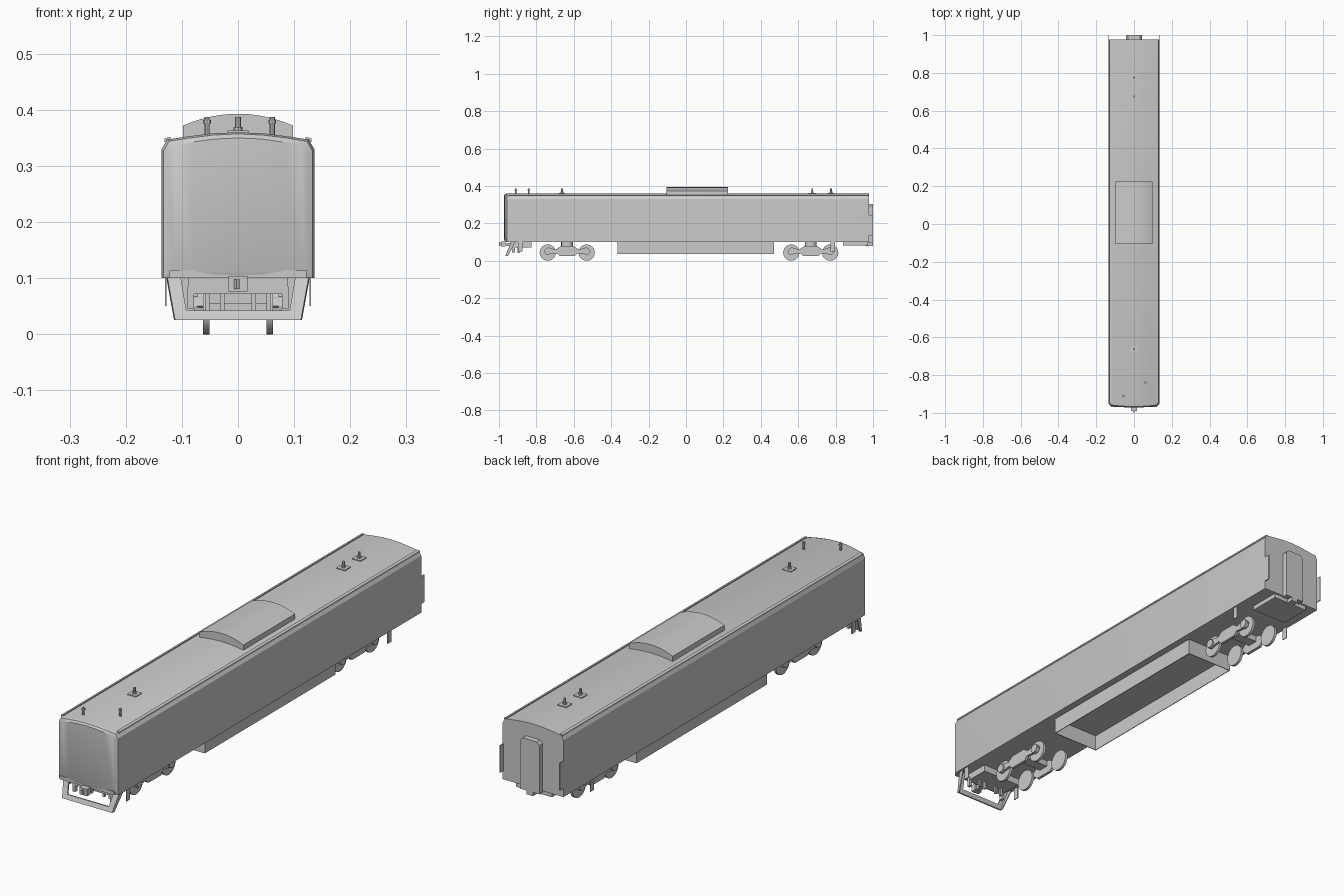
import bpy, bmesh, math

if "Cube" in bpy.data.objects:
    bpy.data.objects.remove(bpy.data.objects["Cube"])


def mesh(name, verts, faces, smooth=False):
    me = bpy.data.meshes.new(name)
    me.from_pydata(verts, [], faces)
    bm = bmesh.new()
    bm.from_mesh(me)
    bmesh.ops.recalc_face_normals(bm, faces=bm.faces)
    bm.to_mesh(me)
    bm.free()
    ob = bpy.data.objects.new(name, me)
    bpy.context.collection.objects.link(ob)
    if smooth:
        bpy.ops.object.select_all(action='DESELECT')
        bpy.context.view_layer.objects.active = ob
        ob.select_set(True)
        bpy.ops.object.shade_smooth_by_angle(angle=math.radians(25))
    return ob


def prism(name, pts, a, b, axis, smooth=False):
    """Extrude a 2D outline from a to b along the given axis."""
    put = {'x': lambda p, t: (t, p[0], p[1]),
           'y': lambda p, t: (p[0], t, p[1]),
           'z': lambda p, t: (p[0], p[1], t)}[axis]
    n = len(pts)
    verts = [put(p, t) for t in (a, b) for p in pts]
    faces = [tuple(range(n)), tuple(range(n, 2 * n))]
    faces += [(i, (i + 1) % n, n + (i + 1) % n, n + i) for i in range(n)]
    return mesh(name, verts, faces, smooth)


def box(name, x0, x1, y0, y1, z0, z1):
    return prism(name, [(x0, y0), (x1, y0), (x1, y1), (x0, y1)], z0, z1, 'z')


def disc(name, u, v, r, a, b, axis, n=20):
    pts = [(u + r * math.cos(2 * math.pi * i / n), v + r * math.sin(2 * math.pi * i / n)) for i in range(n)]
    return prism(name, pts, a, b, axis, True)


# Car body: roof-and-floor columns lofted along y, with a bowed and bevelled nose
half = [(0.136, 0.33), (0.126, 0.347), (0.09, 0.3525), (0.045, 0.358)]
top = [(-x, z) for x, z in half] + [(0, 0.36)] + half[::-1]
n = len(top)
rings = [(0.978, 1, 0, 0.10), (-0.945, 1, 0, 0.10), (-0.957, 0.975, 0.003, 0.10), (-0.963, 0.9, 0.01, 0.113)]
verts = []
for k, (y, s, drop, floor) in enumerate(rings):
    bow = 0 if k == 0 else 0.009
    loop = top + [(x, floor) for x, z in top[::-1]]
    for i, (x, z) in enumerate(loop):
        zz = z - drop if i < n else z
        verts.append((x * s, y - bow * (1 - (x / 0.136) ** 2), zz))
m = 2 * n
faces = []
for r in range(len(rings) - 1):
    faces += [(r * m + i, r * m + (i + 1) % m, (r + 1) * m + (i + 1) % m, (r + 1) * m + i) for i in range(m)]
for base in (0, (len(rings) - 1) * m):
    faces += [(base + i, base + i + 1, base + m - 2 - i, base + m - 1 - i) for i in range(n - 1)]
mesh("car_body", verts, faces, True)

# Nose sill under the cab front
box("nose_sill", -0.122, 0.122, -0.968, -0.94, 0.10, 0.114)

# Roof gutters
for s in (-1, 1):
    prism("roof_gutter", [(s * 0.131, 0.343), (s * 0.131, 0.349), (s * 0.12, 0.352), (s * 0.12, 0.343)],
          -0.945, 0.976, 'y')

# Curved roof unit
arc = [(0.098 * i / 6, 0.393 - 0.021 * (abs(i) / 6) ** 2) for i in range(-6, 7)]
prism("roof_unit", [(-0.098, 0.345)] + arc + [(0.098, 0.345)], -0.105, 0.225, 'y', True)

# Antennas on base plates
for y in (-0.662, 0.675, 0.775):
    box("antenna_base", -0.019, 0.019, y - 0.019, y + 0.019, 0.355, 0.363)
    disc("antenna_mast", 0, y, 0.005, 0.36, 0.387, 'z', 8)
    disc("antenna_collar", 0, y, 0.008, 0.362, 0.369, 'z', 8)

# Small roof fittings near the cab
for x, y in ((-0.055, -0.91), (0.061, -0.84)):
    disc("roof_fitting", x, y, 0.0045, 0.353, 0.387, 'z', 8)
    disc("roof_fitting_cap", x, y, 0.007, 0.376, 0.382, 'z', 8)

# Rear gangway with bevelled edges, plus side fairing plates
w, t = 0.043, 0.012
prism("gangway", [(-w, 0.095), (w, 0.095), (w, 0.304 - t), (w - t, 0.304), (t - w, 0.304), (-w, 0.304 - t)],
      0.975, 1.0, 'y')
for s in (-1, 1):
    box("side_fairing", s * 0.132, s * 0.136, 0.97, 1.0, 0.135, 0.245)

# Underfloor skirt: four thin walls, open at the bottom
sx, y0, y1 = 0.107, -0.365, 0.47
for s in (-1, 1):
    box("skirt_side", s * (sx - 0.003), s * sx, y0, y1, 0.035, 0.101)
for y in (y0, y1 - 0.003):
    box("skirt_end", -sx, sx, y, y + 0.003, 0.035, 0.101)

# Trucks: wheels, dogbone side frames and a bolster
frame = [(-0.104, 0.072), (-0.062, 0.06), (-0.035, 0.078), (0.035, 0.078), (0.062, 0.06), (0.104, 0.072),
         (0.125, 0.05), (0.104, 0.035), (0.055, 0.04), (0.04, 0.025), (-0.04, 0.025), (-0.055, 0.04),
         (-0.104, 0.035), (-0.125, 0.05)]
for yc in (-0.635, 0.667):
    for s in (-1, 1):
        prism("truck_frame", [(yc + y, z) for y, z in frame], s * 0.06, s * 0.072, 'x')
        for d in (-0.104, 0.104):
            disc("wheel", yc + d, 0.0435, 0.0435, s * 0.051, s * 0.062, 'x', 24)
            disc("axle_box", yc + d, 0.05, 0.018, s * 0.062, s * 0.078, 'x', 12)
    box("truck_bolster", -0.07, 0.07, yc - 0.022, yc + 0.022, 0.055, 0.08)
    disc("truck_pivot", 0, yc, 0.032, 0.078, 0.102, 'z', 16)

# Front pilot: raked U-shaped frame with short returns at the sides
def rake(z):
    return -0.936 - 0.03 * (0.102 - z) / 0.077

outer = [(-0.126, 0.102), (-0.112, 0.025), (0.112, 0.025), (0.126, 0.102)]
inner = [(-0.102, 0.102), (-0.092, 0.042), (0.092, 0.042), (0.102, 0.102)]
verts = [(x, rake(z) + d, z) for d in (0, 0.006) for x, z in outer + inner]
faces = []
for i in range(3):
    faces += [(i, i + 1, i + 5, i + 4), (i + 8, i + 9, i + 13, i + 12),
              (i, i + 1, i + 9, i + 8), (i + 4, i + 5, i + 13, i + 12)]
faces += [(0, 4, 12, 8), (3, 7, 15, 11)]
mesh("front_pilot", verts, faces)
for s in (-1, 1):
    a = [(s * x, rake(z) + d, z) for x in (0.0, -0.004)
         for x, z, d in ((0.126 + x, 0.102, 0), (0.112 + x, 0.025, 0), (0.114 + x, 0.025, 0.014), (0.128 + x, 0.102, 0.025))]
    mesh("pilot_return", a, [(0, 1, 2, 3), (4, 5, 6, 7), (0, 1, 5, 4), (1, 2, 6, 5), (2, 3, 7, 6), (3, 0, 4, 7)])

# Coupler pockets and couplers at both ends
box("front_coupler_pocket", -0.088, 0.088, -0.93, -0.825, 0.072, 0.102)
box("rear_coupler_pocket", -0.08, 0.08, 0.84, 0.972, 0.082, 0.102)
box("front_coupler_shank", -0.01, 0.01, -0.975, -0.92, 0.08, 0.096)
box("front_coupler_head", -0.017, 0.017, -0.99, -0.968, 0.076, 0.104)
prism("front_coupler_knuckle", [(-0.008, -0.988), (-0.003, -1.0), (0.004, -0.996), (0.003, -0.988)], 0.081, 0.098, 'z')
box("rear_coupler", -0.015, 0.015, 0.96, 1.0, 0.08, 0.096)

# Hoses and brackets behind the pilot, steps near both ends
for s in (-1, 1):
    for x, z in ((0.055, 0.042), (0.028, 0.042)):
        box("brake_hose", s * x - 0.004, s * x + 0.004, -0.9, -0.89, z, 0.074)
    box("pilot_bracket", s * 0.078, s * 0.09, -0.93, -0.915, 0.045, 0.085)
    for y in (-0.887, 0.785):
        box("step_plate", s * 0.127, s * 0.13, y - 0.012, y + 0.012, 0.05, 0.102)
